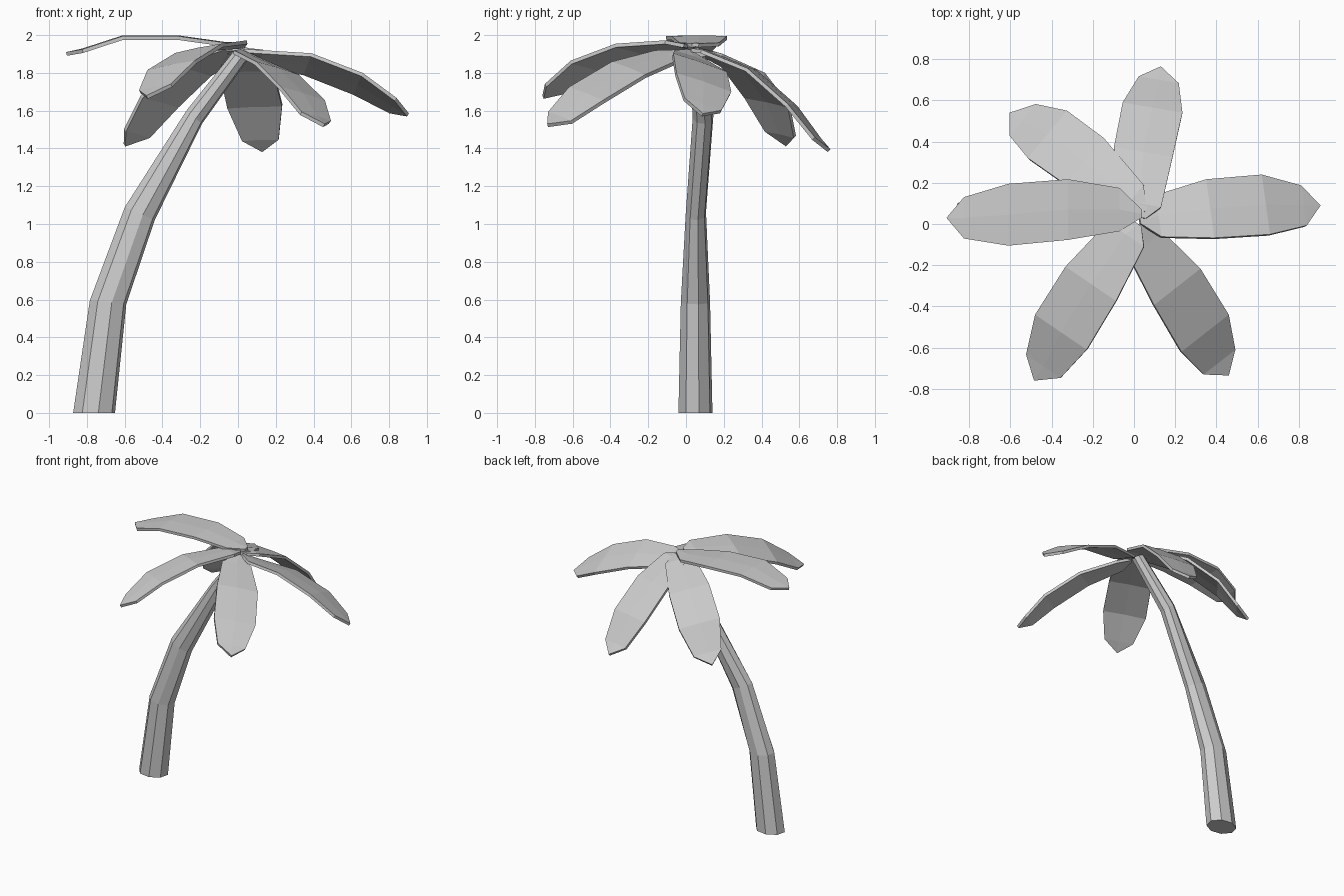
import bpy, math
from mathutils import Vector


def make_object(name, verts, faces):
    mesh = bpy.data.meshes.new(name)
    mesh.from_pydata(verts, [], faces)
    mesh.update()
    obj = bpy.data.objects.new(name, mesh)
    bpy.context.collection.objects.link(obj)
    return obj


# Leaning, tapering trunk: centre, radii across x and y, ring tilt in degrees
RINGS = [
    ((-0.762, 0.05, 0.0), 0.113, 0.092, 0),
    ((-0.688, 0.05, 0.585), 0.099, 0.079, 6),
    ((-0.52, 0.052, 1.055), 0.088, 0.055, 24),
    ((-0.232, 0.09, 1.565), 0.055, 0.056, 40),
    ((0.02, 0.065, 1.90), 0.045, 0.045, 25),
]
SIDES = 8
verts, faces = [], []
for centre, rx, ry, tilt in RINGS:
    t = math.radians(tilt)
    for i in range(SIDES):
        a = 2 * math.pi * i / SIDES + 0.2
        u = rx * math.cos(a)
        verts.append(Vector(centre) + Vector((u * math.cos(t), ry * math.sin(a), -u * math.sin(t))))
for r in range(len(RINGS) - 1):
    for i in range(SIDES):
        j = (i + 1) % SIDES
        a, b = r * SIDES, (r + 1) * SIDES
        faces.append((a + i, a + j, b + j, b + i))
faces.append(tuple(reversed(range(SIDES))))
faces.append(tuple(range(len(verts) - SIDES, len(verts))))
make_object("trunk", verts, faces)

# Leaves: half-width vector, then the centre line from crown to tip
WIDTHS = [0.12, 0.70, 0.98, 1.0, 0.67]
LEAVES = {
    "leaf_right": ((-0.02, 0.145, -0.05), [
        (0.03, 0.02, 1.92), (0.12, 0.04, 1.885), (0.37, 0.075, 1.855),
        (0.64, 0.095, 1.75), (0.825, 0.09, 1.635), (0.905, 0.09, 1.585)]),
    "leaf_front_right": ((0.115, 0.09, -0.035), [
        (0.02, -0.01, 1.92), (0.06, -0.10, 1.895), (0.21, -0.305, 1.825),
        (0.345, -0.53, 1.69), (0.415, -0.67, 1.57), (0.46, -0.735, 1.53)]),
    "leaf_front_left": ((0.125, -0.085, 0.025), [
        (0.02, 0.0, 1.95), (-0.04, -0.05, 1.955), (-0.21, -0.29, 1.93),
        (-0.355, -0.525, 1.84), (-0.44, -0.69, 1.725), (-0.485, -0.76, 1.68)]),
    "leaf_left": ((0.0, -0.15, 0.0), [
        (0.04, 0.05, 1.955), (-0.07, 0.07, 1.96), (-0.32, 0.07, 1.995),
        (-0.61, 0.045, 1.995), (-0.825, 0.03, 1.925), (-0.91, 0.03, 1.91)]),
    "leaf_back_left": ((-0.095, -0.115, 0.025), [
        (0.05, 0.06, 1.93), (-0.02, 0.11, 1.92), (-0.24, 0.305, 1.825),
        (-0.42, 0.435, 1.655), (-0.54, 0.505, 1.485), (-0.605, 0.54, 1.425)]),
    "leaf_back": ((-0.145, 0.025, -0.005), [
        (0.04, 0.03, 1.93), (0.03, 0.10, 1.92), (0.045, 0.35, 1.82),
        (0.09, 0.565, 1.63), (0.12, 0.70, 1.455), (0.13, 0.765, 1.395)]),
}
for name, (half, line) in LEAVES.items():
    half = Vector(half)
    verts, faces = [], []
    for p, w in zip(line, WIDTHS):
        p = Vector(p)
        verts += [p - half * w, p + Vector((0, 0, 0.004)), p + half * w]
    for s in range(len(WIDTHS) - 1):
        for c in (0, 1):
            k = 3 * s + c
            faces.append((k, k + 3, k + 4, k + 1))
    tip = len(verts)
    verts.append(Vector(line[-1]))
    faces += [(tip - 3, tip, tip - 2), (tip - 2, tip, tip - 1)]
    leaf = make_object(name, verts, faces)
    solid = leaf.modifiers.new("thickness", 'SOLIDIFY')
    solid.thickness = 0.02
    solid.offset = -1
